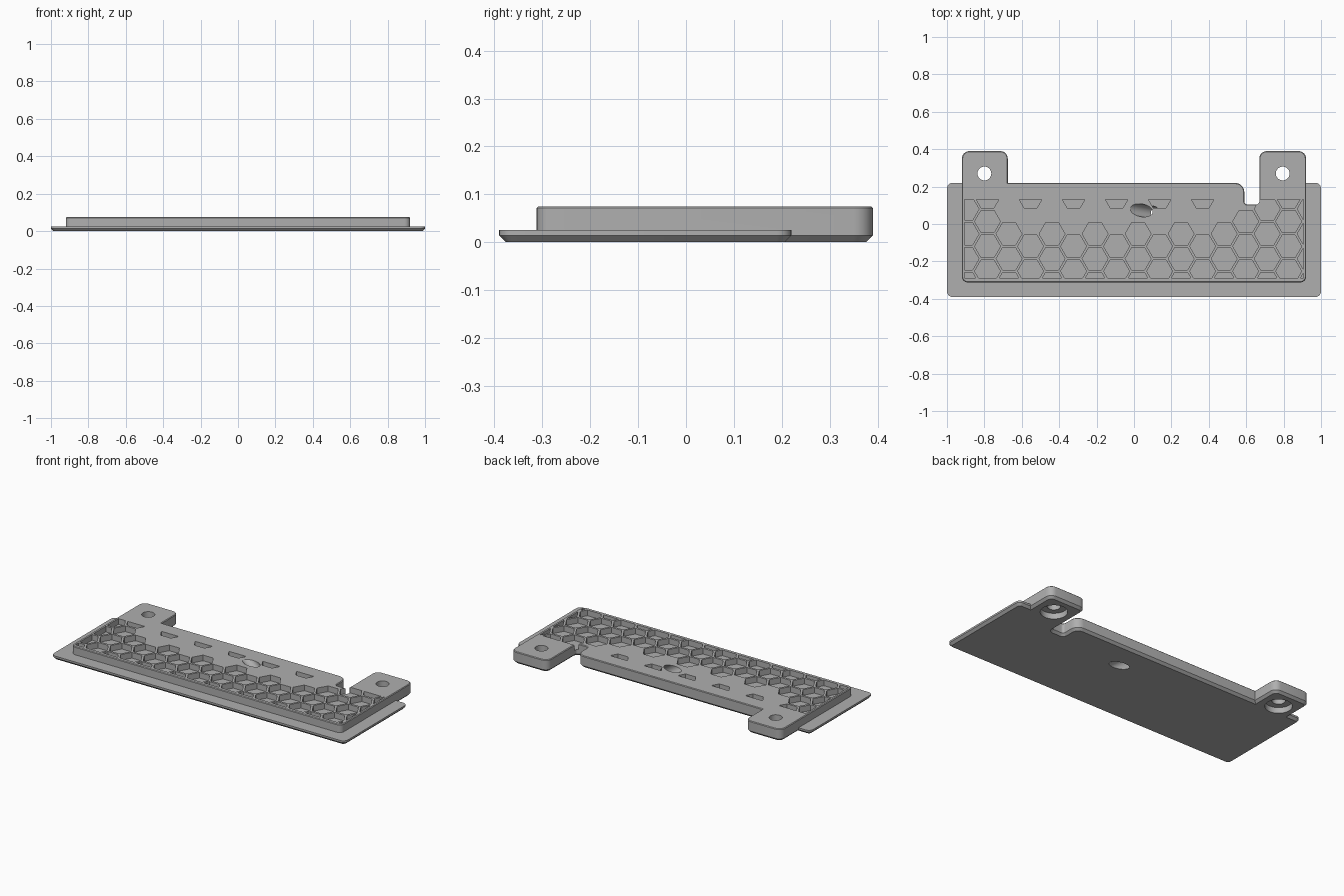
import bpy, bmesh, math
from mathutils import Vector

cube = bpy.data.objects.get("Cube")
if cube:
    bpy.data.objects.remove(cube)

grey = bpy.data.materials.new("plain grey")
grey.use_nodes = True
colour = (0.43, 0.43, 0.43, 1)
grey.diffuse_color = colour
grey.node_tree.nodes["Principled BSDF"].inputs["Base Color"].default_value = colour


def finish(name, bm):
    bmesh.ops.recalc_face_normals(bm, faces=bm.faces)
    mesh = bpy.data.meshes.new(name)
    bm.to_mesh(mesh)
    bm.free()
    mesh.materials.append(grey)
    obj = bpy.data.objects.new(name, mesh)
    bpy.context.collection.objects.link(obj)
    return obj


def rounded(corners, steps=6):
    """Outline from (x, y, radius) corners, with arcs at the rounded ones."""
    pts = []
    for i, (x, y, r) in enumerate(corners):
        p = Vector((x, y))
        a = (Vector(corners[i - 1][:2]) - p).normalized()
        b = (Vector(corners[(i + 1) % len(corners)][:2]) - p).normalized()
        if r == 0:
            pts.append(p)
            continue
        centre = p + (a + b) * r
        for k in range(steps + 1):
            t = k / steps * math.pi / 2
            pts.append(centre - b * r * math.cos(t) - a * r * math.sin(t))
    return pts


def inset(pts, d):
    """Move a counter-clockwise outline inwards by d."""
    out = []
    for i, p in enumerate(pts):
        e = (p - pts[i - 1]).normalized()
        f = (pts[(i + 1) % len(pts)] - p).normalized()
        n, m = Vector((-e.y, e.x)), Vector((-f.y, f.x))
        out.append(p + (n + m) * d / (1 + n.dot(m)))
    return out


def slab(name, corners, levels):
    """Stack the outline at (z, inset) levels and cap both ends."""
    bm = bmesh.new()
    pts = rounded(corners)
    rings = [[bm.verts.new((*p, z)) for p in inset(pts, d)] for z, d in levels]
    for lo, hi in zip(rings, rings[1:]):
        for i in range(len(lo)):
            bm.faces.new((lo[i - 1], lo[i], hi[i], hi[i - 1]))
    bm.faces.new(rings[0])
    bm.faces.new(rings[-1])
    return finish(name, bm)


def rod(name, centre, radius, depth, axis=(0, 0, 1)):
    bm = bmesh.new()
    bmesh.ops.create_cone(bm, cap_ends=True, segments=40, radius1=radius,
                          radius2=radius, depth=depth)
    obj = finish(name, bm)
    obj.rotation_euler = Vector(axis).to_track_quat('Z', 'Y').to_euler()
    obj.location = centre
    return obj


def combine(target, other, operation):
    mod = target.modifiers.new(other.name, 'BOOLEAN')
    mod.object, mod.operation, mod.solver = other, operation, 'EXACT'
    other.hide_render = True
    other.hide_set(True)


# Back edge shared by both layers: two screw tabs and a cable notch
left_tab = [(0.92, 0.39, 0.04), (0.67, 0.39, 0.04), (0.67, 0.105, 0.015)]
back = [(0.59, 0.105, 0.015), (0.59, 0.22, 0.05), (-0.675, 0.22, 0)]
right_tab = [(-0.675, 0.39, 0.04), (-0.92, 0.39, 0.04)]
edge = left_tab + back + right_tab

# Raised body and the wider flange with its chamfered underside
panel = slab("panel", [(-0.92, -0.312, 0.03), (0.92, -0.312, 0.03)] + edge,
             [(0.014, 0), (0.071, 0), (0.075, 0.004)])
flange = slab("flange", [(-1, -0.39, 0.03), (1, -0.39, 0.03), (1, 0.22, 0.03),
                         (0.92, 0.22, 0)] + edge
              + [(-0.92, 0.22, 0), (-1, 0.22, 0.03)],
              [(0, 0.014), (0.014, 0), (0.025, 0)])
combine(panel, flange, 'UNION')

# Honeycomb pockets, trimmed to a rectangle
bm = bmesh.new()
pitch_x, pitch_y, hex_radius = 0.115, 0.133, 0.069
for col in range(17):
    x = -0.898 + col * pitch_x
    for row in range(5):
        y = -0.319 + row * pitch_y + (col % 2) * pitch_y / 2
        band = -0.7 < x < 0.55 and -0.02 < y < 0.12
        corner = -0.7 < x < -0.6 and y > 0.05
        near_cable = abs(x - 0.02) < 0.06 and y > 0
        near_notch = 0.5 < x < 0.7 and y > 0.1
        if band or corner or near_cable or near_notch:
            continue
        ring = [bm.verts.new((x + hex_radius * math.cos(k * math.pi / 3),
                              y + hex_radius * math.sin(k * math.pi / 3), 0.04))
                for k in range(6)]
        bm.faces.new(ring)
for co, no in (((0.905, 0, 0), (1, 0, 0)), ((-0.905, 0, 0), (-1, 0, 0)),
               ((0, 0.13, 0), (0, 1, 0)), ((0, -0.29, 0), (0, -1, 0))):
    bmesh.ops.bisect_plane(bm, geom=bm.verts[:] + bm.edges[:] + bm.faces[:],
                           plane_co=co, plane_no=no, clear_outer=True)
top = bmesh.ops.extrude_face_region(bm, geom=bm.faces[:], use_keep_orig=True)
bmesh.ops.translate(bm, vec=(0, 0, 0.1),
                    verts=[v for v in top["geom"] if isinstance(v, bmesh.types.BMVert)])
pockets = finish("honeycomb_cutter", bm)
combine(panel, pockets, 'DIFFERENCE')

# Screw holes with counterbores underneath, and the slanted cable hole
cutters = [flange, pockets]
for side, x in (("left", 0.795), ("right", -0.8)):
    cutters.append(rod(side + "_screw_cutter", (x, 0.27, 0.04), 0.037, 0.3))
    cutters.append(rod(side + "_counterbore_cutter", (x, 0.27, 0), 0.075, 0.07))
cutters.append(rod("cable_hole_cutter", (0.095, 0.063, 0.0375), 0.034, 0.5,
                   (0.11, -0.02, -0.075)))
for cutter in cutters[2:]:
    combine(panel, cutter, 'DIFFERENCE')

# Bake the booleans and drop the cutters
bpy.context.view_layer.update()
result = panel.evaluated_get(bpy.context.evaluated_depsgraph_get())
panel.data = bpy.data.meshes.new_from_object(result)
panel.modifiers.clear()
for cutter in cutters:
    bpy.data.objects.remove(cutter)
bpy.ops.object.select_all(action='DESELECT')
panel.select_set(True)
bpy.context.view_layer.objects.active = panel
bpy.ops.object.shade_smooth_by_angle(angle=math.radians(25))
